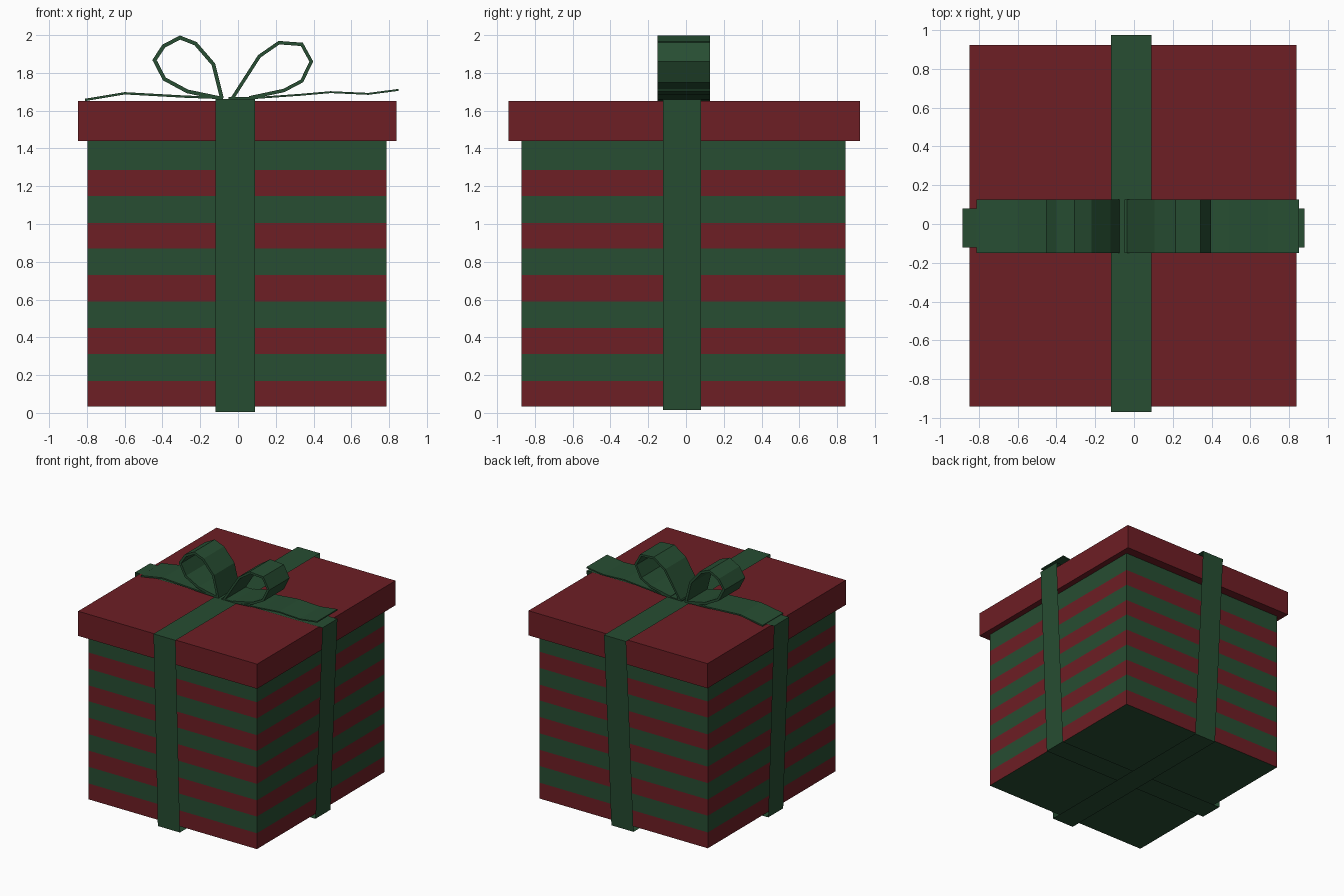
import bpy, bmesh

if "Cube" in bpy.data.objects:
    bpy.data.objects.remove(bpy.data.objects["Cube"])


def material(name, rgb):
    m = bpy.data.materials.new(name)
    m.diffuse_color = (*rgb, 1)
    m.use_nodes = True
    m.node_tree.nodes["Principled BSDF"].inputs["Base Color"].default_value = m.diffuse_color
    return m


RED = material("red_paper", (0.155, 0.013, 0.018))
GREEN = material("green_ribbon", (0.02, 0.075, 0.032))


def finish(name, bm, mats):
    bmesh.ops.recalc_face_normals(bm, faces=bm.faces)
    me = bpy.data.meshes.new(name)
    bm.to_mesh(me)
    bm.free()
    for m in mats:
        me.materials.append(m)
    ob = bpy.data.objects.new(name, me)
    bpy.context.collection.objects.link(ob)
    return ob


def stacked_box(name, x, y, levels, mats, cap=0):
    """Box made of horizontal bands whose materials alternate."""
    bm = bmesh.new()
    rings = [[bm.verts.new((px, py, z)) for px, py in
              ((x[0], y[0]), (x[1], y[0]), (x[1], y[1]), (x[0], y[1]))] for z in levels]
    for i, (a, b) in enumerate(zip(rings, rings[1:])):
        for k in range(4):
            f = bm.faces.new((a[k], a[k - 3], b[k - 3], b[k]))
            f.material_index = i % len(mats)
    for ring in (rings[0], rings[-1]):
        bm.faces.new(ring).material_index = cap
    return finish(name, bm, mats)


def strip(name, path, width, along="x", closed=False, thickness=0):
    """Flat ribbon: a path in a vertical plane swept straight across its width."""
    bm = bmesh.new()
    rows = []
    for u, z in path:
        rows.append([bm.verts.new((u, w, z) if along == "x" else (w, u, z)) for w in width])
    pairs = list(zip(rows, rows[1:]))
    if closed:
        pairs.append((rows[-1], rows[0]))
    for a, b in pairs:
        bm.faces.new((a[0], a[1], b[1], b[0]))
    ob = finish(name, bm, [GREEN])
    if thickness:
        mod = ob.modifiers.new("thickness", "SOLIDIFY")
        mod.thickness = thickness
        mod.offset = 0
        mod.use_even_offset = True
    return ob


# Striped box and lid
stripes = [0.035, 0.17, 0.312, 0.45, 0.59, 0.73, 0.87, 1.005, 1.147, 1.285, 1.44]
stacked_box("striped_box", (-0.797, 0.787), (-0.87, 0.845), stripes, [RED, GREEN], cap=1)
stacked_box("lid", (-0.848, 0.838), (-0.94, 0.922), [1.44, 1.65], [RED])

# Ribbons wrapped around the box
strip("front_back_ribbon", [(-0.91, 0.005), (0.875, 0.005), (0.974, 1.663), (-0.968, 1.663)],
      (-0.118, 0.09), along="y", closed=True)
strip("side_ribbon", [(-0.83, 0.015), (0.815, 0.015), (0.88, 1.658), (-0.885, 1.658)],
      (-0.122, 0.08), closed=True)

# Bow loops and tails
BOW = (-0.15, 0.126)
strip("bow_loop_left", [(-0.085, 1.665), (-0.13, 1.845), (-0.225, 1.955), (-0.307, 1.987),
                        (-0.393, 1.942), (-0.442, 1.868), (-0.39, 1.768), (-0.268, 1.702),
                        (-0.095, 1.666)], BOW, thickness=0.02)
strip("bow_loop_right", [(-0.03, 1.665), (0.113, 1.888), (0.217, 1.96), (0.338, 1.951),
                         (0.388, 1.86), (0.338, 1.757), (0.243, 1.707), (0.06, 1.668)],
      BOW, thickness=0.018)
strip("bow_tail_left", [(-0.08, 1.667), (-0.275, 1.674), (-0.6, 1.692), (-0.81, 1.657)],
      BOW, thickness=0.012)
strip("bow_tail_right", [(-0.05, 1.667), (0.09, 1.667), (0.33, 1.684), (0.49, 1.698),
                         (0.69, 1.689), (0.85, 1.71)], BOW, thickness=0.01)
